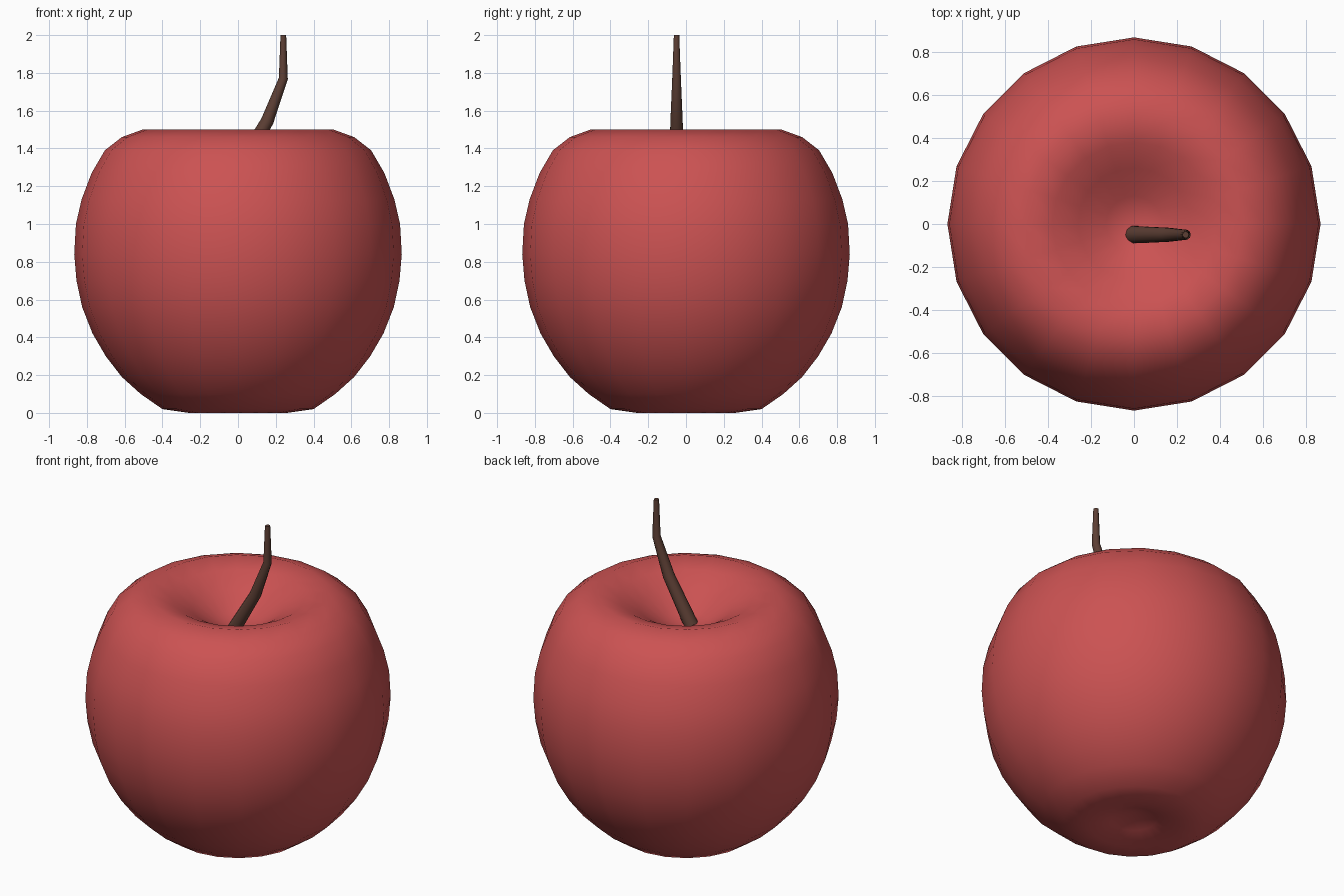
import bpy, bmesh, math
from mathutils import Vector, Matrix

if "Cube" in bpy.data.objects:
    bpy.data.objects.remove(bpy.data.objects["Cube"])


def material(name, color):
    m = bpy.data.materials.new(name)
    m.diffuse_color = (*color, 1)
    m.use_nodes = True
    m.node_tree.nodes["Principled BSDF"].inputs["Base Color"].default_value = m.diffuse_color
    return m


def loft(name, rings, mat, start=None, end=None):
    """Skin a list of point rings; close each end with a pole point or a flat cap."""
    bm = bmesh.new()
    loops = [[bm.verts.new(p) for p in ring] for ring in rings]
    n = len(loops[0])
    for a, b in zip(loops, loops[1:]):
        for i in range(n):
            j = (i + 1) % n
            bm.faces.new((a[i], a[j], b[j], b[i]))
    for loop, pole in ((loops[0], start), (loops[-1], end)):
        if pole is None:
            bm.faces.new(loop)
        else:
            p = bm.verts.new(pole)
            for i in range(n):
                bm.faces.new((loop[i], loop[(i + 1) % n], p))
    bmesh.ops.recalc_face_normals(bm, faces=bm.faces)
    me = bpy.data.meshes.new(name)
    bm.to_mesh(me)
    bm.free()
    me.materials.append(mat)
    ob = bpy.data.objects.new(name, me)
    bpy.context.collection.objects.link(ob)
    return ob


def circle(center, radius, sides, tilt=0):
    rot = Matrix.Rotation(tilt, 3, 'Y')
    return [Vector(center) + rot @ Vector((radius * math.cos(2 * math.pi * i / sides),
                                           radius * math.sin(2 * math.pi * i / sides), 0))
            for i in range(sides)]


# Apple body: lathed profile with a dimple at both poles
profile = [(.13, .035), (.26, 0), (.40, .02), (.515, .10), (.615, .19), (.70, .30),
           (.77, .42), (.825, .56), (.855, .70), (.867, .84), (.858, 1.0), (.828, 1.13),
           (.775, 1.27), (.705, 1.39), (.615, 1.46), (.505, 1.50), (.38, 1.465),
           (.26, 1.40), (.13, 1.315)]
body = loft("apple_body", [circle((0, 0, z), r, 20) for r, z in profile],
            material("red_skin", (.60, .085, .085)), (0, 0, .08), (0, 0, 1.27))
for p in body.data.polygons:
    p.use_smooth = True

# Stem: bent, tapered tube
path = [(0, 1.28, .042, .35), (.155, 1.545, .034, .45),
        (.24, 1.77, .024, .18), (.24, 2.0, .015, 0)]
stem = loft("stem", [circle((x, -.05, z), r, 10, t) for x, z, r, t in path],
            material("brown_stem", (.11, .05, .035)))
bpy.context.view_layer.objects.active = stem
stem.select_set(True)
bpy.ops.object.shade_smooth_by_angle(angle=math.radians(45))
